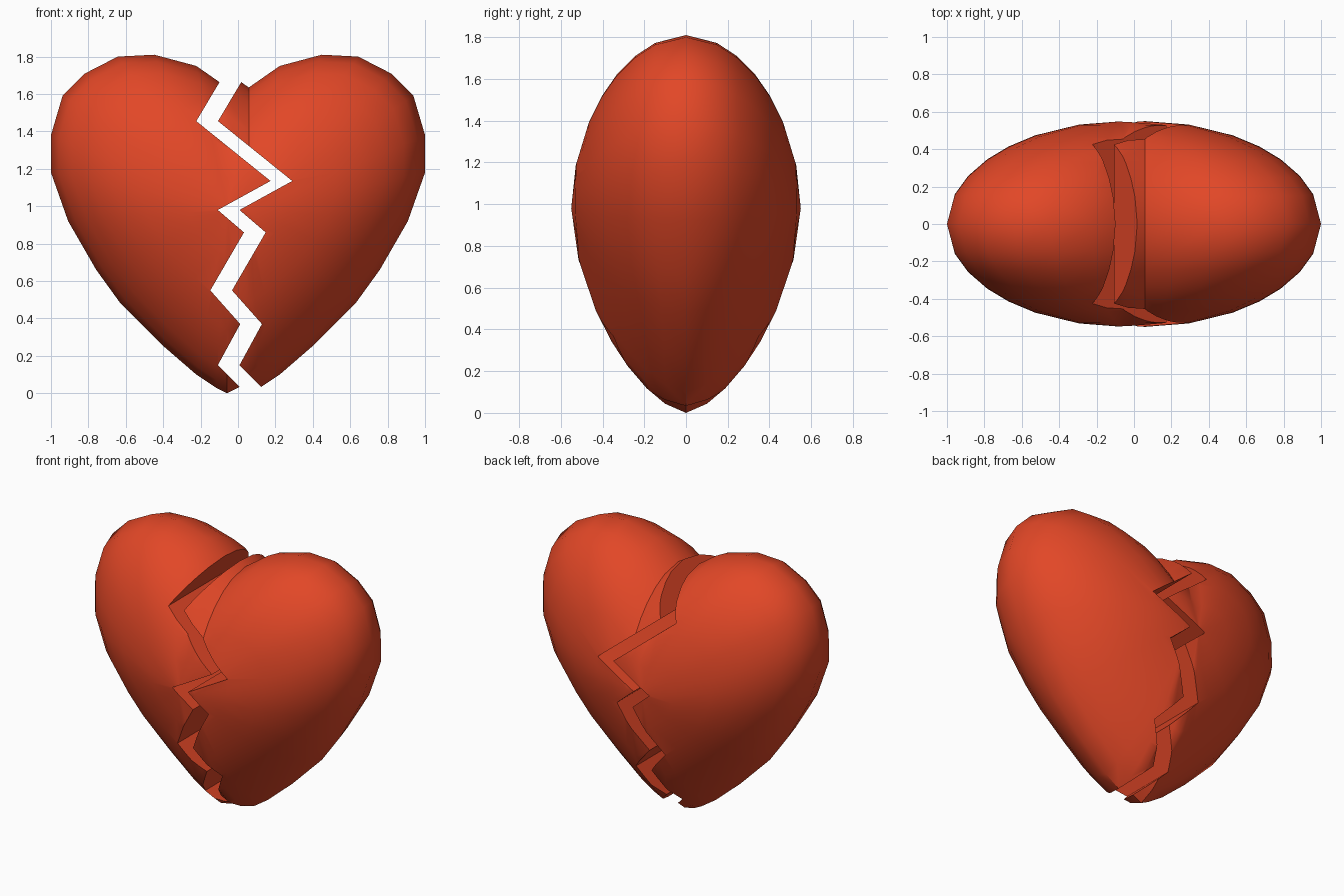
import bpy, bmesh, math

if "Cube" in bpy.data.objects:
    bpy.data.objects.remove(bpy.data.objects["Cube"])

CENTRE_Z = 0.98      # height of the thickest point
DEPTH = 0.55         # half thickness
SHIFT = 0.058        # sideways offset of each half

red = bpy.data.materials.new("heart red")
red.diffuse_color = (0.76, 0.063, 0.02, 1)
red.use_nodes = True
red.node_tree.nodes["Principled BSDF"].inputs["Base Color"].default_value = red.diffuse_color

# right side of the heart outline, cleft to tip (x, z)
HALF = [(0, 1.635), (0.165, 1.75), (0.39, 1.81), (0.585, 1.80), (0.76, 1.71),
        (0.88, 1.59), (0.942, 1.38), (0.942, 1.18), (0.85, 0.92), (0.70, 0.66),
        (0.57, 0.48), (0.35, 0.26), (0.165, 0.10), (0.06, 0.03), (0, 0)]
OUTLINE = HALF + [(-x, z) for x, z in HALF[-2:0:-1]]
RINGS = [0.25, 0.5, 0.65, 0.77, 0.88, 0.955]

# zigzag crack line, top to bottom (x, z)
CRACK = [(0.16, 2.0), (-0.165, 1.455), (0.232, 1.135), (-0.05, 0.98),
         (0.09, 0.86), (-0.09, 0.55), (0.07, 0.37), (-0.05, 0.15), (0.2, -0.1)]


def bulge(x, z, r):
    """Half thickness at fraction r of the way out to outline point (x, z)."""
    s = (z - CENTRE_Z) / math.hypot(x, z - CENTRE_Z)
    if s > 0:
        p, q = 2 - 0.15 * s, 0.5 + 0.03 * s
    else:
        p, q = 2 + 0.3 * s, 0.5 - 0.157 * s
    return DEPTH * (1 - r ** p) ** q


def to_object(bm, name):
    bmesh.ops.recalc_face_normals(bm, faces=bm.faces)
    mesh = bpy.data.meshes.new(name)
    bm.to_mesh(mesh)
    bm.free()
    mesh.materials.append(red)
    ob = bpy.data.objects.new(name, mesh)
    bpy.context.collection.objects.link(ob)
    return ob


def heart(name):
    """Whole heart: outline rings shrinking to a front and a back pole."""
    bm = bmesh.new()
    n = len(OUTLINE)
    rim = [bm.verts.new((x, 0, z)) for x, z in OUTLINE]
    for side in (-1, 1):
        pole = bm.verts.new((0, side * DEPTH, CENTRE_Z))
        loops = [[bm.verts.new((x * r, side * bulge(x, z, r),
                                CENTRE_Z + (z - CENTRE_Z) * r))
                  for x, z in OUTLINE] for r in RINGS] + [rim]
        for i in range(n):
            j = (i + 1) % n
            bm.faces.new((pole, loops[0][i], loops[0][j]))
            for a, b in zip(loops, loops[1:]):
                bm.faces.new((a[i], b[i], b[j], a[j]))
    return to_object(bm, name)


def crack_cutter(name, side):
    """Prism filling everything on one side of the crack."""
    bm = bmesh.new()
    pts = CRACK + [(side * 2, -0.1), (side * 2, 2.0)]
    front = [bm.verts.new((x, -1, z)) for x, z in pts]
    back = [bm.verts.new((x, 1, z)) for x, z in pts]
    bm.faces.new(front)
    bm.faces.new(back[::-1])
    for i in range(len(pts)):
        j = (i + 1) % len(pts)
        bm.faces.new((front[i], back[i], back[j], front[j]))
    ob = to_object(bm, name)
    ob.hide_render = True
    return ob


# two halves, each cut along the crack and moved apart
for side, name in ((-1, "left_half"), (1, "right_half")):
    half = heart(name)
    cutter = crack_cutter(name + "_cutter", side)
    mod = half.modifiers.new("crack", 'BOOLEAN')
    mod.operation = 'INTERSECT'
    mod.solver = 'EXACT'
    mod.object = cutter
    bpy.ops.object.select_all(action='DESELECT')
    half.select_set(True)
    bpy.context.view_layer.objects.active = half
    bpy.ops.object.modifier_apply(modifier=mod.name)
    bpy.data.objects.remove(cutter)
    half.location.x = side * SHIFT
    bpy.ops.object.shade_smooth_by_angle(angle=math.radians(38))
